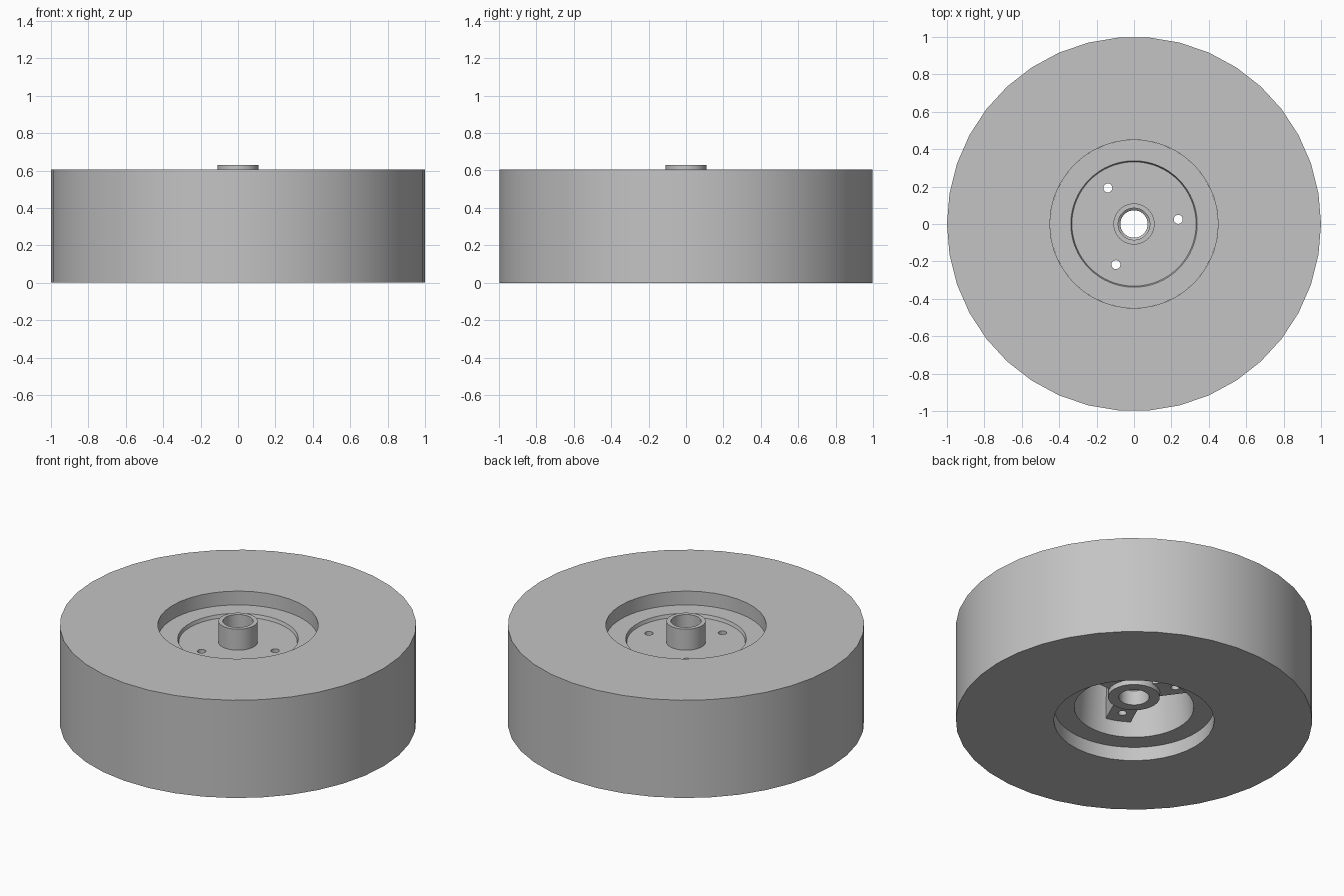
import bpy, bmesh, math
from mathutils import Matrix

if "Cube" in bpy.data.objects:
    bpy.data.objects.remove(bpy.data.objects["Cube"])

grey = bpy.data.materials.new("plain grey")
grey.diffuse_color = (0.55, 0.55, 0.55, 1)
grey.use_nodes = True
grey.node_tree.nodes["Principled BSDF"].inputs["Base Color"].default_value = grey.diffuse_color


def finish(name, bm, smooth=True):
    bmesh.ops.recalc_face_normals(bm, faces=bm.faces)
    me = bpy.data.meshes.new(name)
    bm.to_mesh(me)
    bm.free()
    me.materials.append(grey)
    ob = bpy.data.objects.new(name, me)
    bpy.context.collection.objects.link(ob)
    if smooth:
        bpy.ops.object.select_all(action='DESELECT')
        ob.select_set(True)
        bpy.context.view_layer.objects.active = ob
        bpy.ops.object.shade_smooth_by_angle(angle=math.radians(30))
    return ob


def lathe(name, profile, sides, smooth=True):
    """Turn a closed (radius, height) profile about the z axis."""
    bm = bmesh.new()
    rings = [[bm.verts.new((r * math.cos(2 * math.pi * i / sides),
                            r * math.sin(2 * math.pi * i / sides), z))
              for i in range(sides)] for r, z in profile]
    for a, b in zip(rings, rings[1:] + rings[:1]):
        for i in range(sides):
            j = (i + 1) % sides
            bm.faces.new((a[i], a[j], b[j], b[i]))
    return finish(name, bm, smooth)


# Tyre: plain thick ring
lathe("tyre", [(0.45, 0), (1, 0), (1, 0.605), (0.45, 0.605)], 38)

# Rim: ledges on both sides, shallow top recess, deep rounded bowl below
rim = lathe("rim", [
    (0.449, 0.085), (0.449, 0.52), (0.338, 0.52), (0.332, 0.50), (0.10, 0.50),
    (0.10, 0.46), (0.27, 0.46), (0.295, 0.45), (0.31, 0.43), (0.315, 0.40),
    (0.335, 0.085)], 64)

# Hub: thick sleeve below, narrow sleeve above, stepped bore
lathe("hub", [
    (0.145, 0.15), (0.145, 0.48), (0.11, 0.48), (0.11, 0.63), (0.085, 0.63),
    (0.085, 0.54), (0.073, 0.53), (0.073, 0.25), (0.085, 0.24), (0.085, 0.15)], 32)

# Spokes: three ribs joining hub and bowl wall, and the bolt hole cutter
angles = [math.radians(6 + 120 * k) for k in range(3)]
ribs, holes = bmesh.new(), bmesh.new()
for a in angles:
    turn = Matrix.Rotation(a, 4, 'Z')
    bmesh.ops.create_cube(ribs, size=1, matrix=turn @ Matrix.Translation((0.222, 0, 0.33))
                          @ Matrix.Diagonal((0.22, 0.145, 0.30, 1)))
    bmesh.ops.create_cone(holes, cap_ends=True, segments=20, radius1=0.024, radius2=0.024,
                          depth=1, matrix=turn @ Matrix.Translation((0.238, 0, 0.3)))
spokes = finish("spokes", ribs, smooth=False)
cutter = finish("bolt_hole_cutter", holes, smooth=False)
cutter.hide_render = True
cutter.hide_viewport = True

for ob in (rim, spokes):
    mod = ob.modifiers.new("bolt holes", 'BOOLEAN')
    mod.operation = 'DIFFERENCE'
    mod.solver = 'EXACT'
    mod.object = cutter
